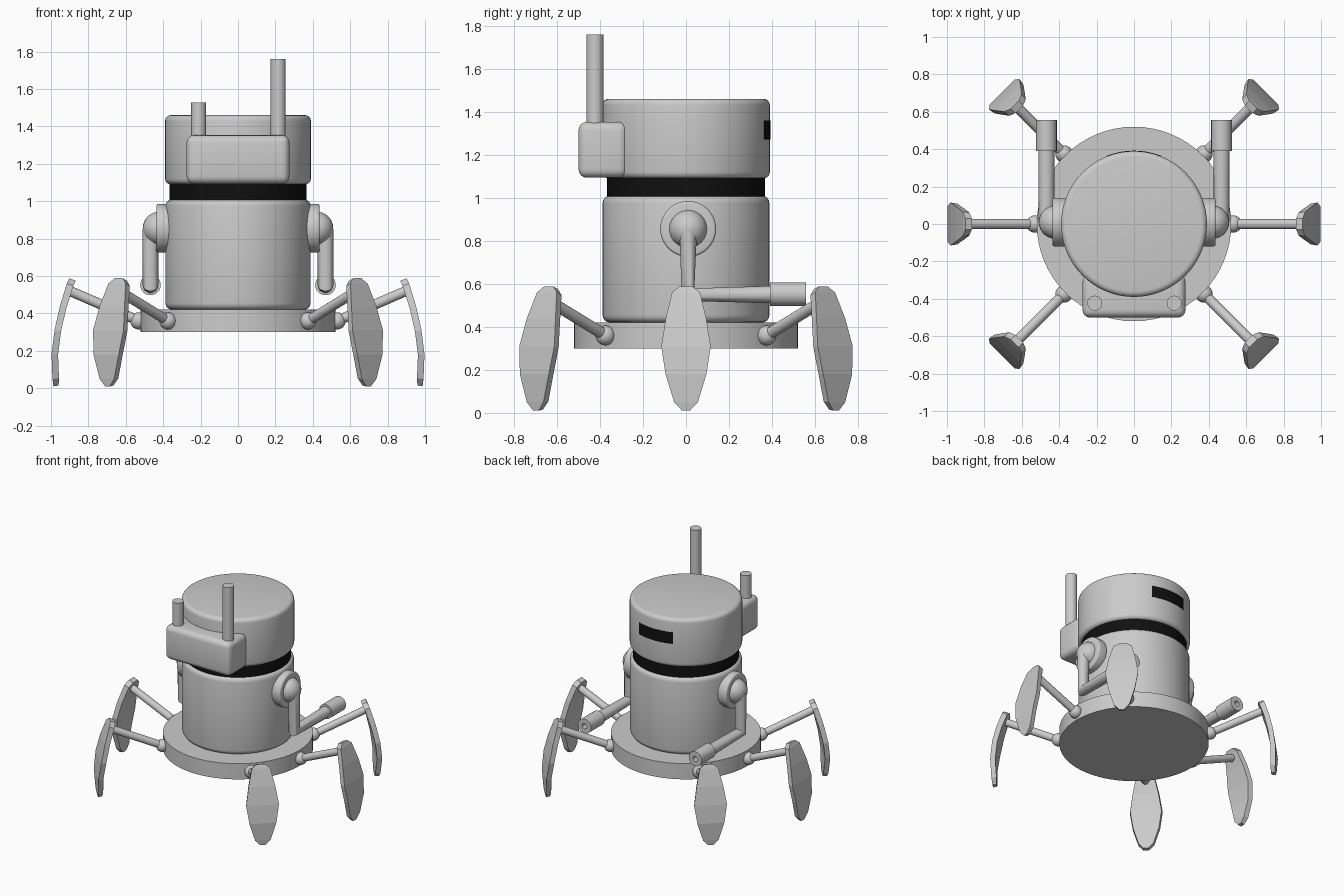
import bpy, bmesh
from math import radians, sin, cos, pi
from mathutils import Vector, Matrix

if "Cube" in bpy.data.objects:
    bpy.data.objects.remove(bpy.data.objects["Cube"])

black = bpy.data.materials.new("black")
black.diffuse_color = (0.005, 0.005, 0.005, 1)
black.use_nodes = True
black.node_tree.nodes["Principled BSDF"].inputs["Base Color"].default_value = black.diffuse_color


def finish(ob, name, bevel=0, segs=4, smooth=True, mat=None):
    ob.name = name
    if bevel:
        m = ob.modifiers.new("bevel", "BEVEL")
        m.width, m.segments, m.limit_method = bevel, segs, "ANGLE"
        m.angle_limit = radians(40)
        bpy.ops.object.modifier_apply(modifier="bevel")
    if smooth:
        bpy.ops.object.shade_smooth_by_angle(angle=radians(35))
    if mat:
        ob.data.materials.append(mat)
    return ob


def rod(name, a, b, r, sides=24, **kw):
    a, b = Vector(a), Vector(b)
    bpy.ops.mesh.primitive_cylinder_add(vertices=sides, radius=r, depth=(b - a).length, location=(a + b) / 2)
    ob = bpy.context.object
    ob.rotation_euler = (b - a).to_track_quat("Z", "Y").to_euler()
    return finish(ob, name, **kw)


def ball(name, p, r):
    bpy.ops.mesh.primitive_uv_sphere_add(segments=28, ring_count=16, radius=r, location=p)
    return finish(bpy.context.object, name)


def mesh_object(name, bm):
    bmesh.ops.recalc_face_normals(bm, faces=bm.faces)
    me = bpy.data.meshes.new(name)
    bm.to_mesh(me)
    bm.free()
    ob = bpy.data.objects.new(name, me)
    bpy.context.collection.objects.link(ob)
    return ob


# Base, body, neck and head
rod("base_disc", (0, 0, 0.30), (0, 0, 0.42), 0.52, 64)
rod("body", (0, 0, 0.42), (0, 0, 1.01), 0.388, 64, bevel=0.035)
rod("neck", (0, 0, 0.98), (0, 0, 1.12), 0.367, 64, mat=black)
rod("head", (0, 0, 1.09), (0, 0, 1.46), 0.39, 64, bevel=0.03)

# Curved dark slit on the back of the head
bm = bmesh.new()
rings = []
for i in range(13):
    a = radians(90 - 21.5 + 43 * i / 12)
    rings.append([bm.verts.new((r * cos(a), r * sin(a), z))
                  for r, z in ((0.37, 1.27), (0.392, 1.27), (0.392, 1.358), (0.37, 1.358))])
for p, q in zip(rings, rings[1:]):
    for k in range(4):
        bm.faces.new((p[k], p[k - 1], q[k - 1], q[k]))
bm.faces.new(rings[0])
bm.faces.new(rings[-1])
mesh_object("slit", bm).data.materials.append(black)

# Front box with two antennas
bpy.ops.mesh.primitive_cube_add(size=1, location=(0, -0.385, 1.223))
box = bpy.context.object
box.scale = (0.55, 0.23, 0.26)
bpy.ops.object.transform_apply(location=False, rotation=False, scale=True)
finish(box, "front_box", bevel=0.04)
rod("tall_antenna", (0.215, -0.423, 1.3), (0.215, -0.423, 1.76), 0.04)
rod("short_antenna", (-0.21, -0.423, 1.3), (-0.21, -0.423, 1.527), 0.04)

# Arms
for side, s in (("left", -1), ("right", 1)):
    rod(side + "_shoulder_disc", (s * 0.36, 0.01, 0.855), (s * 0.437, 0.01, 0.855), 0.13, 40, bevel=0.012, segs=3)
    ball(side + "_shoulder_ball", (s * 0.42, 0.01, 0.855), 0.089)

    # Bent arm tube with a mitred elbow
    cu = bpy.data.curves.new(side + "_arm", "CURVE")
    cu.dimensions, cu.bevel_depth, cu.bevel_resolution, cu.use_fill_caps = "3D", 0.042, 5, True
    pts = [(0.468, 0.01, 0.85), (0.468, 0.01, 0.55), (0.468, 0.42, 0.55)]
    sp = cu.splines.new("POLY")
    sp.points.add(len(pts) - 1)
    for p, (x, y, z) in zip(sp.points, pts):
        p.co = (s * x, y, z, 1)
    arm = bpy.data.objects.new(side + "_arm", cu)
    bpy.context.collection.objects.link(arm)
    bpy.ops.object.select_all(action="DESELECT")
    arm.select_set(True)
    bpy.context.view_layer.objects.active = arm
    bpy.ops.object.convert(target="MESH")
    finish(bpy.context.object, side + "_arm")

    # Muzzle with a bored end
    muzzle = rod(side + "_muzzle", (s * 0.468, 0.39, 0.552), (s * 0.468, 0.557, 0.552), 0.055)
    bm = bmesh.new()
    bm.from_mesh(muzzle.data)
    cap = max(bm.faces, key=lambda f: f.calc_center_median().z)
    bmesh.ops.inset_region(bm, faces=[cap], thickness=0.035)
    bmesh.ops.translate(bm, verts=bmesh.ops.extrude_discrete_faces(bm, faces=[cap])["faces"][0].verts,
                        vec=(0, 0, -0.06))
    bm.to_mesh(muzzle.data)
    bm.free()

# Legs: ball hip, strut and a faceted curved blade (z, outer x, half width)
blade = [(0.588, 0.902, 0.03), (0.56, 0.915, 0.065), (0.44, 0.952, 0.094), (0.31, 0.981, 0.115),
         (0.18, 0.997, 0.095), (0.05, 0.992, 0.055), (0.01, 0.987, 0.018)]
for i, ang in enumerate((0, 45, 135, 180, 225, 315)):
    rot = Matrix.Rotation(radians(ang), 4, "Z")
    name = "leg_%d_" % (i + 1)
    ball(name + "hip", rot @ Vector((0.53, 0, 0.36)), 0.046)
    rod(name + "strut", rot @ Vector((0.53, 0, 0.36)), rot @ Vector((0.91, 0, 0.525)), 0.027)
    bm = bmesh.new()
    rows = []
    for z, x, w in blade:
        t = 0.035 if 0.02 < z else 0.028
        dz = -0.014 * (z - 0.15) / 0.44
        rows.append([bm.verts.new(rot @ Vector(c)) for c in
                     ((x, -w, z), (x, w, z), (x - t, w * 0.95, z + dz), (x - t, -w * 0.95, z + dz))])
    for p, q in zip(rows, rows[1:]):
        for k in range(4):
            bm.faces.new((p[k], p[k - 1], q[k - 1], q[k]))
    bm.faces.new(rows[0])
    bm.faces.new(rows[-1])
    mesh_object(name + "blade", bm)
